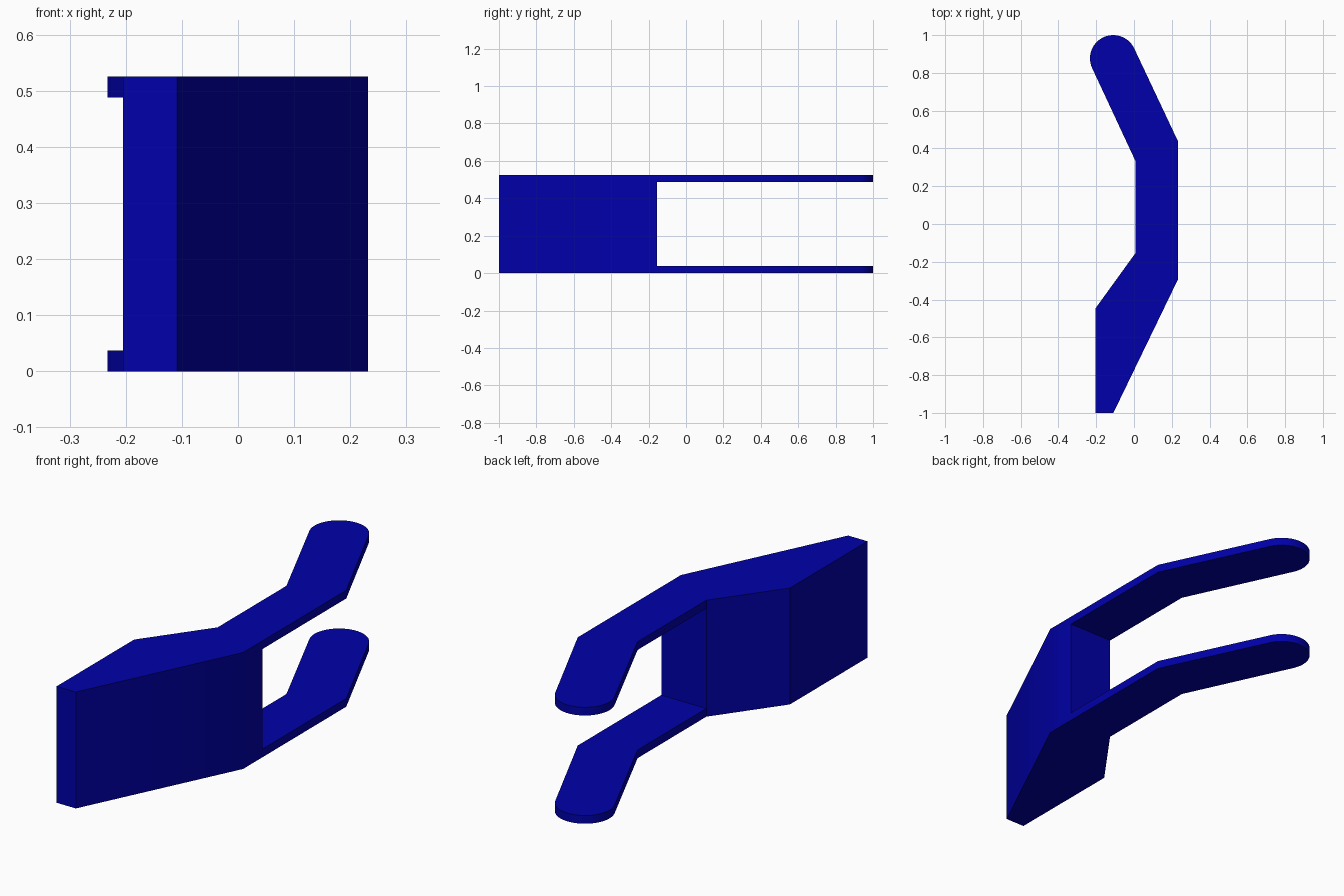
import bpy
import bmesh
from math import cos, sin, radians
from mathutils import Vector

default = bpy.data.objects.get("Cube")
if default:
    bpy.data.objects.remove(default, do_unlink=True)

HEIGHT = 0.525
ARM_THICKNESS = 0.037
BACK_WALL_Y = -0.155

# Single blue finish
blue = bpy.data.materials.new("deep blue")
blue.use_nodes = True
colour = (0, 0, 0.4, 1)
blue.diffuse_color = colour
blue.node_tree.nodes["Principled BSDF"].inputs["Base Color"].default_value = colour


def prism(name, outline, z0, z1):
    """Extrude a counter-clockwise plan outline between two heights."""
    bm = bmesh.new()
    base = bm.faces.new([bm.verts.new((x, y, z0)) for x, y in outline])
    top = bmesh.ops.extrude_face_region(bm, geom=[base])
    verts = [g for g in top["geom"] if isinstance(g, bmesh.types.BMVert)]
    bmesh.ops.translate(bm, vec=Vector((0, 0, z1 - z0)), verts=verts)
    bmesh.ops.recalc_face_normals(bm, faces=bm.faces)
    mesh = bpy.data.meshes.new(name)
    bm.to_mesh(mesh)
    bm.free()
    mesh.materials.append(blue)
    obj = bpy.data.objects.new(name, mesh)
    bpy.context.collection.objects.link(obj)
    return obj


# Rounded arm tip, swept from the outer to the inner edge of the arm
tip_x, tip_y, tip_r = -0.11, 0.877, 0.123
steps = 32
tip = []
for i in range(steps + 1):
    a = radians(24.5 + 180 * i / steps)
    tip.append((tip_x + tip_r * cos(a), tip_y + tip_r * sin(a)))

# Full plan outline: wedge-shaped grip running into the bent arms
outline = [(-0.205, -1), (-0.109, -1), (0.232, -0.295), (0.232, 0.44)]
outline += tip
outline += [(0.007, 0.335), (0.007, BACK_WALL_Y), (-0.205, -0.448)]
body = prism("forked_bracket", outline, 0, HEIGHT)

# Slot that splits the rear into an upper and a lower arm
slot = prism("slot_cutter",
             [(-1, BACK_WALL_Y), (1, BACK_WALL_Y), (1, 2), (-1, 2)],
             ARM_THICKNESS, HEIGHT - ARM_THICKNESS)
slot.hide_render = True
cut = body.modifiers.new("slot", "BOOLEAN")
cut.operation = "DIFFERENCE"
cut.solver = "EXACT"
cut.object = slot

# Apply the cut and discard the cutter
bpy.context.view_layer.update()
evaluated = body.evaluated_get(bpy.context.evaluated_depsgraph_get())
finished = bpy.data.meshes.new_from_object(evaluated)
body.modifiers.clear()
body.data = finished
bpy.data.objects.remove(slot, do_unlink=True)

# Smooth the rounded tips and gentle bends, keep the other edges sharp
bpy.context.view_layer.objects.active = body
body.select_set(True)
bpy.ops.object.shade_smooth_by_angle(angle=radians(30))
